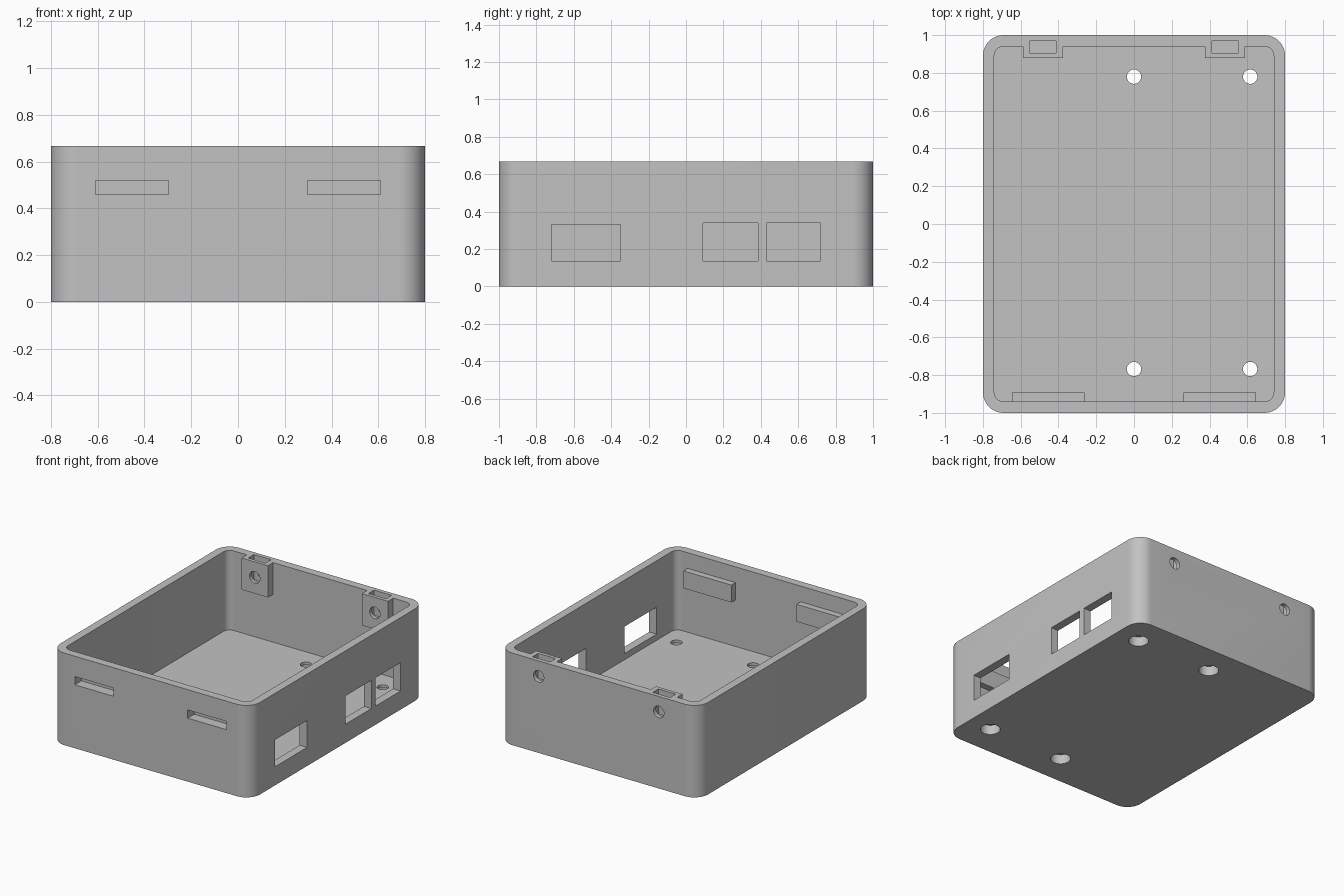
import bpy, bmesh
from math import pi, sin, cos
from mathutils import Matrix

cube = bpy.data.objects.get("Cube")
if cube:
    bpy.data.objects.remove(cube, do_unlink=True)

HEIGHT, FLOOR, WALL = 0.667, 0.09, 0.06

grey = bpy.data.materials.new("plain grey")
grey.use_nodes = True
grey.diffuse_color = (0.54, 0.54, 0.54, 1)
grey.node_tree.nodes["Principled BSDF"].inputs["Base Color"].default_value = grey.diffuse_color


def finish(name, bm):
    bmesh.ops.recalc_face_normals(bm, faces=bm.faces)
    mesh = bpy.data.meshes.new(name)
    bm.to_mesh(mesh)
    bm.free()
    mesh.materials.append(grey)
    obj = bpy.data.objects.new(name, mesh)
    bpy.context.collection.objects.link(obj)
    return obj


def rounded_box(name, hx, hy, r, z0, z1, steps=12):
    bm = bmesh.new()
    ring = []
    for corner, (sx, sy) in enumerate([(1, 1), (-1, 1), (-1, -1), (1, -1)]):
        for i in range(steps + 1):
            a = (corner + i / steps) * pi / 2
            ring.append(bm.verts.new((sx * (hx - r) + r * cos(a), sy * (hy - r) + r * sin(a), z0)))
    face = bm.faces.new(ring)
    top = bmesh.ops.extrude_face_region(bm, geom=[face])["geom"]
    bmesh.ops.translate(bm, vec=(0, 0, z1 - z0), verts=[v for v in top if isinstance(v, bmesh.types.BMVert)])
    return finish(name, bm)


def box(name, x, y, z):
    bm = bmesh.new()
    bmesh.ops.create_cube(bm, size=1)
    for v in bm.verts:
        v.co = [(lo + hi) / 2 + c * (hi - lo) for c, (lo, hi) in zip(v.co, (x, y, z))]
    return finish(name, bm)


def cylinder(name, centre, r, length, along_y=False):
    bm = bmesh.new()
    turn = Matrix.Rotation(pi / 2 if along_y else 0, 4, 'X')
    bmesh.ops.create_cone(bm, cap_ends=True, segments=40, radius1=r, radius2=r, depth=length,
                          matrix=Matrix.Translation(centre) @ turn)
    return finish(name, bm)


def cut(target, cutter):
    cutter.hide_render = True
    mod = target.modifiers.new("cut", 'BOOLEAN')
    mod.operation, mod.solver, mod.object = 'DIFFERENCE', 'EXACT', cutter
    with bpy.context.temp_override(object=target, active_object=target):
        bpy.ops.object.modifier_apply(modifier=mod.name)
    bpy.data.objects.remove(cutter, do_unlink=True)


# Outer body, and the cavity that hollows it
case = rounded_box("enclosure_base", 0.8, 1, 0.11, 0, HEIGHT)
cavity = rounded_box("cavity", 0.8 - WALL, 1 - WALL, 0.05, FLOOR, HEIGHT + 0.1)

# Material left standing in the cavity: screw blocks and slot housings
for side in (-1, 1):
    mid = side * 0.482
    cut(cavity, box("screw_block", (mid - 0.105, mid + 0.105), (0.88, 1.1), (0.437, 1)))
    mid = side * 0.453
    cut(cavity, box("slot_housing", (mid - 0.192, mid + 0.192), (-1.1, -0.893), (0.427, 0.553)))
cut(case, cavity)

for side in (-1, 1):
    # Nut pockets and their screw holes at the back
    mid = side * 0.482
    cut(case, box("nut_pocket", (mid - 0.07, mid + 0.07), (0.905, 0.97), (0.485, 1)))
    cut(case, cylinder("screw_hole", (mid, 0.95, 0.555), 0.042, 0.3, True))
    # Blind latch slots in the front
    mid = side * 0.453
    cut(case, box("latch_slot", (mid - 0.156, mid + 0.156), (-1.1, -0.925), (0.46, 0.52)))

# Port openings in the +x side
for y, top in (((-0.72, -0.35), 0.33), ((0.09, 0.385), 0.34), ((0.43, 0.72), 0.34)):
    cut(case, box("port", (0.6, 1), y, (0.135, top)))

# Counterbored mounting holes in the floor
for x in (0, 0.615):
    for y in (-0.768, 0.78):
        cut(case, cylinder("mount_hole", (x, y, 0.05), 0.038, 0.3))
        cut(case, cylinder("counterbore", (x, y, 0), 0.067, 0.14))

bpy.ops.object.select_all(action='DESELECT')
case.select_set(True)
bpy.context.view_layer.objects.active = case
bpy.ops.object.shade_smooth_by_angle(angle=pi / 6)
